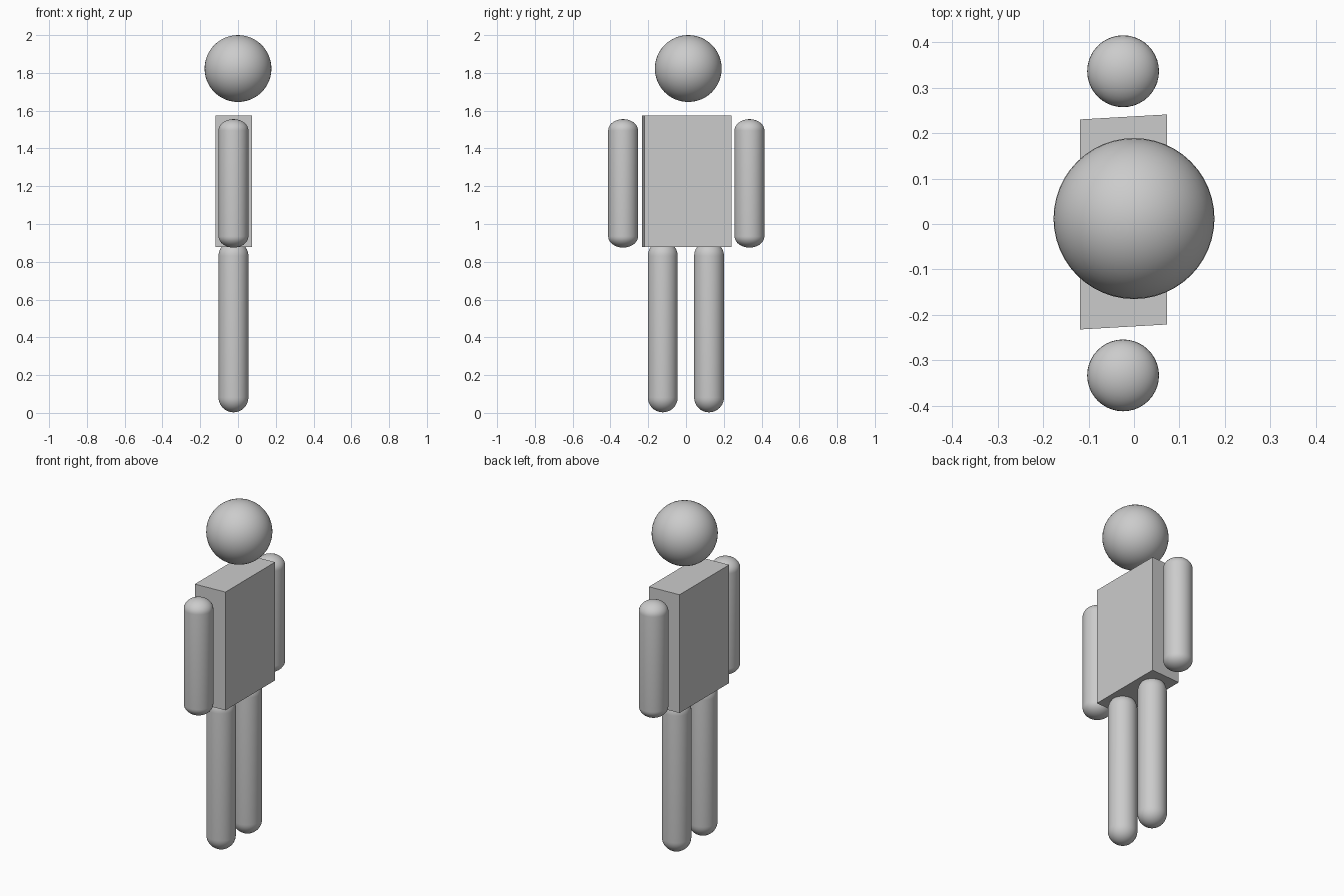
import bpy, bmesh, math

if "Cube" in bpy.data.objects:
    bpy.data.objects.remove(bpy.data.objects["Cube"])

grey = bpy.data.materials.new("light_grey")
grey.diffuse_color = (0.6, 0.6, 0.6, 1)
grey.use_nodes = True
grey.node_tree.nodes["Principled BSDF"].inputs["Base Color"].default_value = grey.diffuse_color


def make_object(name, bm, smooth):
    bmesh.ops.recalc_face_normals(bm, faces=bm.faces[:])
    for f in bm.faces:
        f.smooth = smooth
    mesh = bpy.data.meshes.new(name)
    bm.to_mesh(mesh)
    bm.free()
    mesh.materials.append(grey)
    obj = bpy.data.objects.new(name, mesh)
    bpy.context.collection.objects.link(obj)
    return obj


def capsule(name, x, y, z0, z1, radius, cap):
    """Upright limb: a sphere whose halves are pulled apart, with caps of a given height."""
    bm = bmesh.new()
    bmesh.ops.create_uvsphere(bm, u_segments=40, v_segments=20, radius=1)
    # split the equator into two rings so the side is a straight cylinder
    equator = [e for e in bm.edges if all(abs(v.co.z) < 1e-4 for v in e.verts)]
    bmesh.ops.split_edges(bm, edges=equator)
    for f in bm.faces:
        f.tag = f.calc_center_median().z > 0
    for v in bm.verts:
        upper = v.link_faces[0].tag
        z = z1 - cap + v.co.z * cap if upper else z0 + cap + v.co.z * cap
        v.co = (x + v.co.x * radius, y + v.co.y * radius, z)
    rims = [e for e in bm.edges if e.is_boundary]
    bmesh.ops.bridge_loops(bm, edges=rims)
    return make_object(name, bm, True)


# head
bm = bmesh.new()
bmesh.ops.create_uvsphere(bm, u_segments=48, v_segments=24, radius=0.177)
bmesh.ops.translate(bm, verts=bm.verts, vec=(0, 0.012, 1.823))
make_object("head", bm, True)

# torso: slightly skewed slab extruded upward
bm = bmesh.new()
outline = [(-0.119, -0.232), (0.073, -0.221), (0.073, 0.241), (-0.119, 0.230)]
base = bm.faces.new([bm.verts.new((x, y, 0.878)) for x, y in outline])
top = bmesh.ops.extrude_face_region(bm, geom=[base], use_keep_orig=True)
bmesh.ops.translate(bm, vec=(0, 0, 0.697),
                    verts=[g for g in top["geom"] if isinstance(g, bmesh.types.BMVert)])
make_object("torso", bm, False)

# limbs
for side, arm_y, leg_y in (("left", 0.336, 0.122), ("right", -0.333, -0.123)):
    capsule(side + "_arm", -0.024, arm_y, 0.875, 1.555, 0.079, 0.06)
    capsule(side + "_leg", -0.024, leg_y, 0.003, 0.91, 0.079, 0.079)
